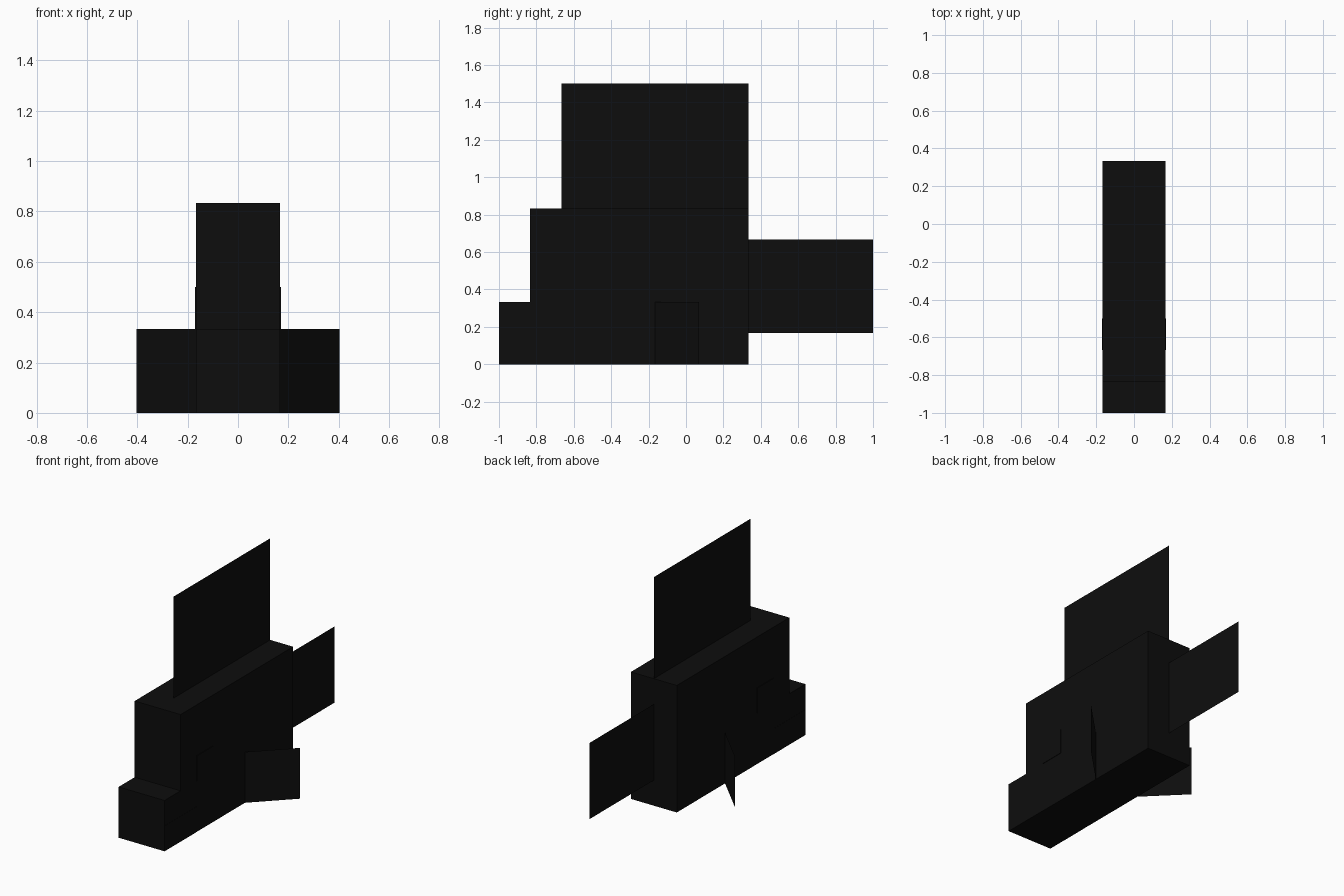
import bpy
import bmesh
from mathutils import Vector

cube = bpy.data.objects.get("Cube")
if cube:
    bpy.data.objects.remove(cube, do_unlink=True)

U = 1 / 6  # block size that every part is a multiple of

black = bpy.data.materials.new("near_black")
black.use_nodes = True
colour = (0.004, 0.004, 0.004, 1)
black.diffuse_color = colour
black.node_tree.nodes["Principled BSDF"].inputs["Base Color"].default_value = colour


def finish(name, bm):
    mesh = bpy.data.meshes.new(name)
    bm.to_mesh(mesh)
    bm.free()
    mesh.materials.append(black)
    obj = bpy.data.objects.new(name, mesh)
    bpy.context.collection.objects.link(obj)
    return obj


def box(name, low, high):
    """Box between two corners given in block units."""
    low, high = Vector(low) * U, Vector(high) * U
    bm = bmesh.new()
    bmesh.ops.create_cube(bm, size=1)
    bmesh.ops.scale(bm, vec=high - low, verts=bm.verts)
    bmesh.ops.translate(bm, vec=(low + high) / 2, verts=bm.verts)
    return finish(name, bm)


def fin(name, start, end, bottom, top):
    """Upright flat sheet from start to end (x, y), in block units."""
    bm = bmesh.new()
    corners = [(*start, bottom), (*end, bottom), (*end, top), (*start, top)]
    bm.faces.new([bm.verts.new(Vector(c) * U) for c in corners])
    return finish(name, bm)


# Body and stepped snout
box("body", (-1, -5, 0), (1, 2, 5))
box("upper_snout", (-1, -6, 1), (1, -5, 2))
box("lower_jaw", (-1.005, -6, 0), (1.005, -4, 1))

# Flat fins on the centre line
fin("dorsal_fin", (0, -4), (0, 2), 5, 9)
fin("tail_fin", (0, 2), (0, 6), 1, 4)

# Flared side fins and thin eye plates
for side, s in (("left", 1), ("right", -1)):
    fin(side + "_fin", (s, -1), (s * 2.414, 0.414), 0, 2)
    inner, outer = sorted((s, s * 1.02))
    box(side + "_eye", (inner, -4, 2), (outer, -3, 3))
